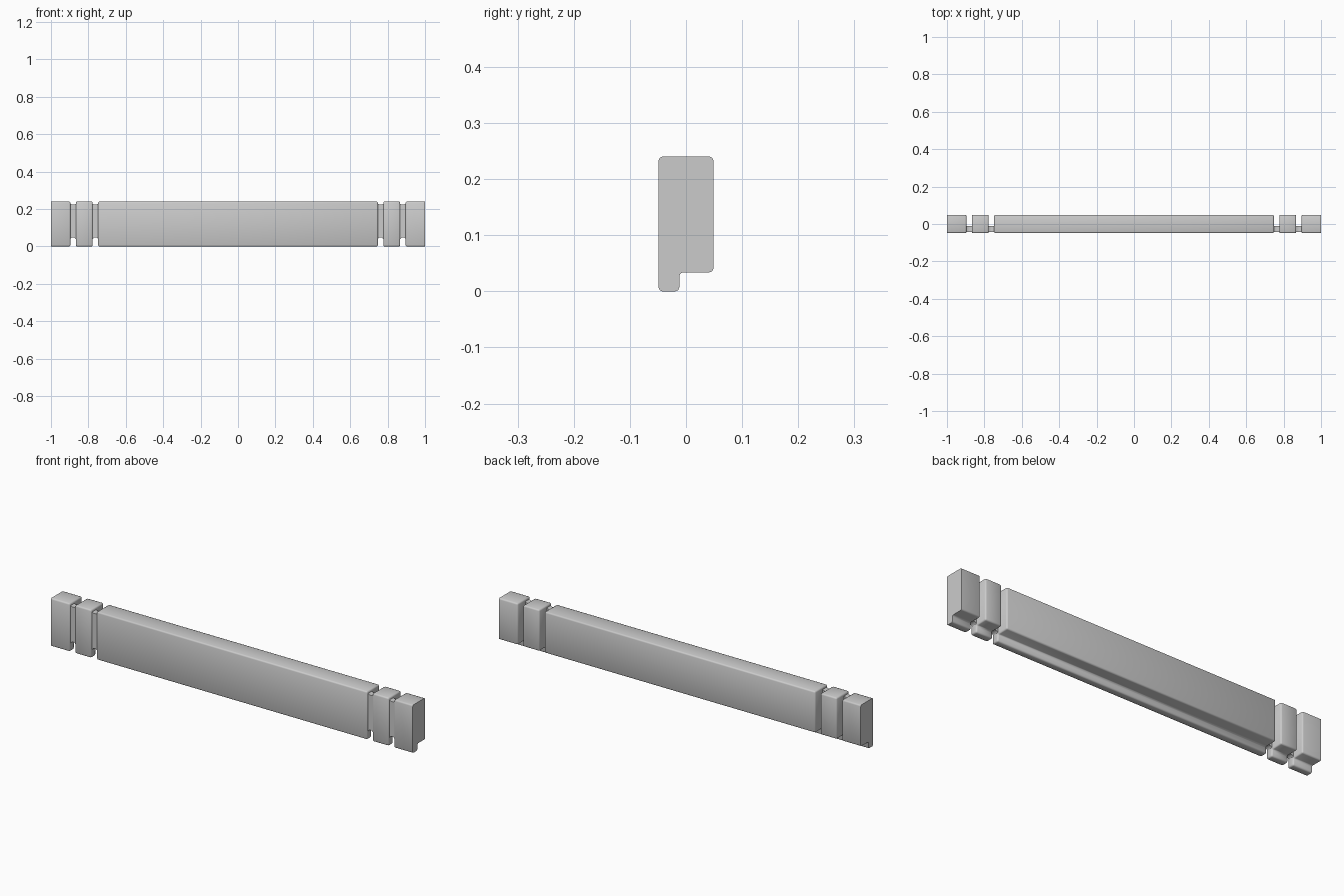
import bpy, bmesh

if "Cube" in bpy.data.objects:
    bpy.data.objects.remove(bpy.data.objects["Cube"])

# Rebated L-shaped cross-section (y, z)
PROFILE = [(-0.049, 0), (-0.012, 0), (-0.012, 0.034), (0.049, 0.034),
           (0.049, 0.24), (-0.049, 0.24)]


def finish(bm, name):
    bmesh.ops.recalc_face_normals(bm, faces=bm.faces)
    mesh = bpy.data.meshes.new(name)
    bm.to_mesh(mesh)
    bm.free()
    ob = bpy.data.objects.new(name, mesh)
    bpy.context.collection.objects.link(ob)
    bpy.ops.object.select_all(action='DESELECT')
    ob.select_set(True)
    bpy.context.view_layer.objects.active = ob
    bpy.ops.object.shade_smooth_by_angle(angle=0.9)
    return ob


def extrude(bm, points, offset):
    face = bm.faces.new([bm.verts.new(p) for p in points])
    out = bmesh.ops.extrude_face_region(bm, geom=[face])
    verts = [v for v in out["geom"] if isinstance(v, bmesh.types.BMVert)]
    bmesh.ops.translate(bm, verts=verts, vec=offset)


def block(name, x0, x1):
    # Softly bevelled length of the rail; the far ends at x = +-1 stay flat
    bm = bmesh.new()
    extrude(bm, [(x0, y, z) for y, z in PROFILE], (x1 - x0, 0, 0))
    edges = [e for e in bm.edges
             if not all(abs(v.co.x) > 0.99 for v in e.verts)]
    bmesh.ops.bevel(bm, geom=edges, offset=0.007, segments=2, profile=0.5,
                    affect='EDGES', clamp_overlap=True)
    return finish(bm, name)


def groove_web(name, xc):
    # Thin front web joining two blocks, arched below and dipped on top
    w = 0.018
    outline = [(-w, 0.036), (-0.013, 0.042), (-0.006, 0.049), (0.006, 0.049),
               (0.013, 0.042), (w, 0.036), (w, 0.23), (0.006, 0.224),
               (-0.006, 0.224), (-w, 0.23)]
    bm = bmesh.new()
    extrude(bm, [(xc + x, -0.042, z) for x, z in outline], (0, 0.031, 0))
    return finish(bm, name)


# Long middle rail
block("middle_rail", -0.748, 0.748)

# Short blocks and grooves at both ends
for side, s in (("left", -1), ("right", 1)):
    block(side + "_inner_block", *sorted((s * 0.777, s * 0.867)))
    block(side + "_end_block", *sorted((s * 0.896, s * 1.0)))
    groove_web(side + "_inner_groove", s * 0.7625)
    groove_web(side + "_outer_groove", s * 0.8815)
